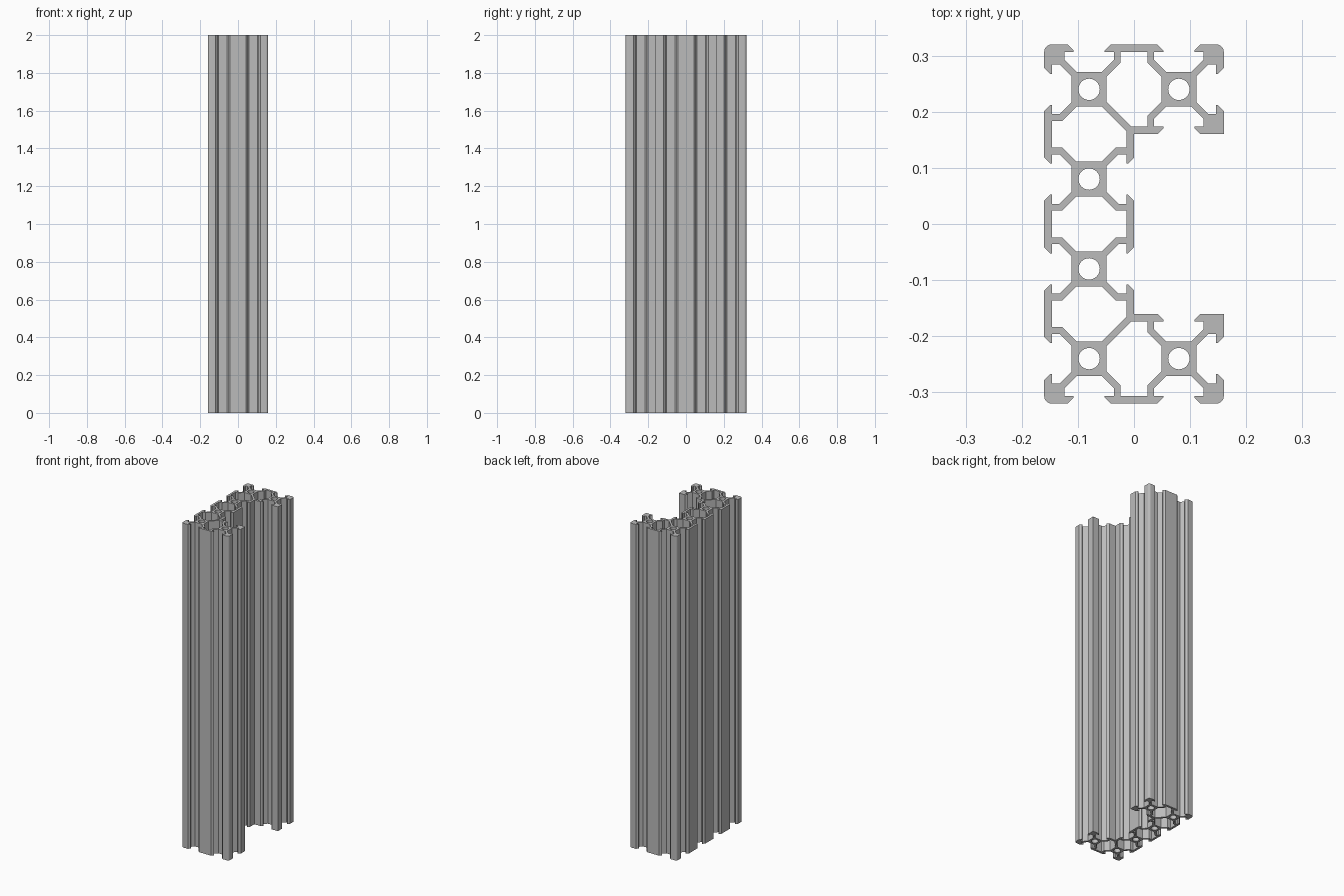
import bpy
import bmesh
import math

cube = bpy.data.objects.get("Cube")
if cube:
    bpy.data.objects.remove(cube, do_unlink=True)

H = 0.08          # half width of one square cell
CORE = 0.031      # half width of the core around each bore
WEB = 0.0085      # diagonal web offset along an axis
WALL = 0.0665     # distance from a core centre to the inside of a wall
NECK = 0.056      # where a web meets the wall inside a cavity
BORE = 0.019
HEIGHT = 2.0

# Half of one T-slot: (sideways, outward)
SLOT_HALF = [(0.0385, H), (0.0275, 0.069), (0.0275, WALL), (0.044, WALL),
             (0.044, 0.044 + WEB), (CORE - WEB, CORE)]


def slot(cx, cy, dx, dy):
    """T-slot on the (dx, dy) side of a cell, running counter-clockwise."""
    pts = [(-a, b) for a, b in SLOT_HALF] + SLOT_HALF[::-1]
    return [(cx + b * dx - a * dy, cy + b * dy + a * dx) for a, b in pts]


def rounded(sx, sy, r=0.013, n=5):
    """Rounded outer corner in the quadrant (sx, sy), counter-clockwise."""
    start = math.atan2(sy, sx) - math.pi / 4
    cx, cy = sx * (2 * H - r), sy * (4 * H - r)
    return [(cx + r * math.cos(start + i * math.pi / 2 / n),
             cy + r * math.sin(start + i * math.pi / 2 / n)) for i in range(n + 1)]


def circle(cx, cy, r=BORE, n=32):
    return [(cx + r * math.cos(2 * math.pi * i / n),
             cy + r * math.sin(2 * math.pi * i / n)) for i in range(n)]


def flip_y(pts):
    return [(x, -y) for x, y in pts]


# Outer outline, counter-clockwise from the front left cell
outline = (
    slot(-H, -3 * H, 0, -1) + slot(H, -3 * H, 0, -1) + rounded(1, -1)
    + slot(H, -3 * H, 1, 0) + [(2 * H, -2 * H)] + slot(H, -3 * H, 0, 1)
    + [(0, -2 * H)] + slot(-H, -H, 1, 0) + slot(-H, H, 1, 0) + [(0, 2 * H)]
    + slot(H, 3 * H, 0, -1) + [(2 * H, 2 * H)] + slot(H, 3 * H, 1, 0)
    + rounded(1, 1) + slot(H, 3 * H, 0, 1) + slot(-H, 3 * H, 0, 1)
    + rounded(-1, 1) + slot(-H, 3 * H, -1, 0) + slot(-H, H, -1, 0)
    + slot(-H, -H, -1, 0) + slot(-H, -3 * H, -1, 0) + rounded(-1, -1))

# Quarter of the cavity between two cells: (along, across) from a core centre
quarter = [(CORE, CORE - WEB), (NECK, NECK - WEB), (NECK, WALL)]
elbow = [(CORE, CORE - WEB), (WALL + WEB, WALL)]   # web running to the inner elbow


def far(pts):
    return [(2 * H - a, b) for a, b in pts[::-1]]


def neg(pts):
    return [(a, -b) for a, b in pts[::-1]]


middle = quarter + far(quarter) + neg(far(quarter)) + neg(quarter)
corner = quarter + far(quarter) + neg(far(quarter)) + neg(elbow)

middle_cavity = [(-H + b, -H + a) for a, b in middle]
cross_cavity = [(-H + a, 3 * H + b) for a, b in corner]
spine_cavity = [(-H - b, 3 * H - a) for a, b in corner]

loops = [outline, middle_cavity, cross_cavity, spine_cavity,
         flip_y(cross_cavity), flip_y(spine_cavity)]
for x, y in [(-H, H), (-H, 3 * H), (H, 3 * H)]:
    loops += [circle(x, y), circle(x, -y)]

# Filled profile extruded to full height
curve = bpy.data.curves.new("channel_rail", 'CURVE')
curve.dimensions = '2D'
curve.fill_mode = 'BOTH'
curve.extrude = HEIGHT / 2
for pts in loops:
    sp = curve.splines.new('POLY')
    sp.points.add(len(pts) - 1)
    for p, (x, y) in zip(sp.points, pts):
        p.co = (x, y, 0, 1)
    sp.use_cyclic_u = True
rail = bpy.data.objects.new("channel_rail", curve)
bpy.context.collection.objects.link(rail)
rail.location.z = HEIGHT / 2

bpy.ops.object.select_all(action='DESELECT')
rail.select_set(True)
bpy.context.view_layer.objects.active = rail
bpy.ops.object.convert(target='MESH')
rail = bpy.context.object

# Weld the caps to the walls
bm = bmesh.new()
bm.from_mesh(rail.data)
bmesh.ops.remove_doubles(bm, verts=bm.verts, dist=0.0002)
bmesh.ops.recalc_face_normals(bm, faces=bm.faces)
bm.to_mesh(rail.data)
bm.free()

# Plain grey metal
mat = bpy.data.materials.new("aluminium_grey")
mat.use_nodes = True
grey = (0.5, 0.5, 0.5, 1)
mat.diffuse_color = grey
mat.node_tree.nodes["Principled BSDF"].inputs["Base Color"].default_value = grey
rail.data.materials.clear()
rail.data.materials.append(mat)
bpy.ops.object.shade_smooth_by_angle(angle=math.radians(25))
